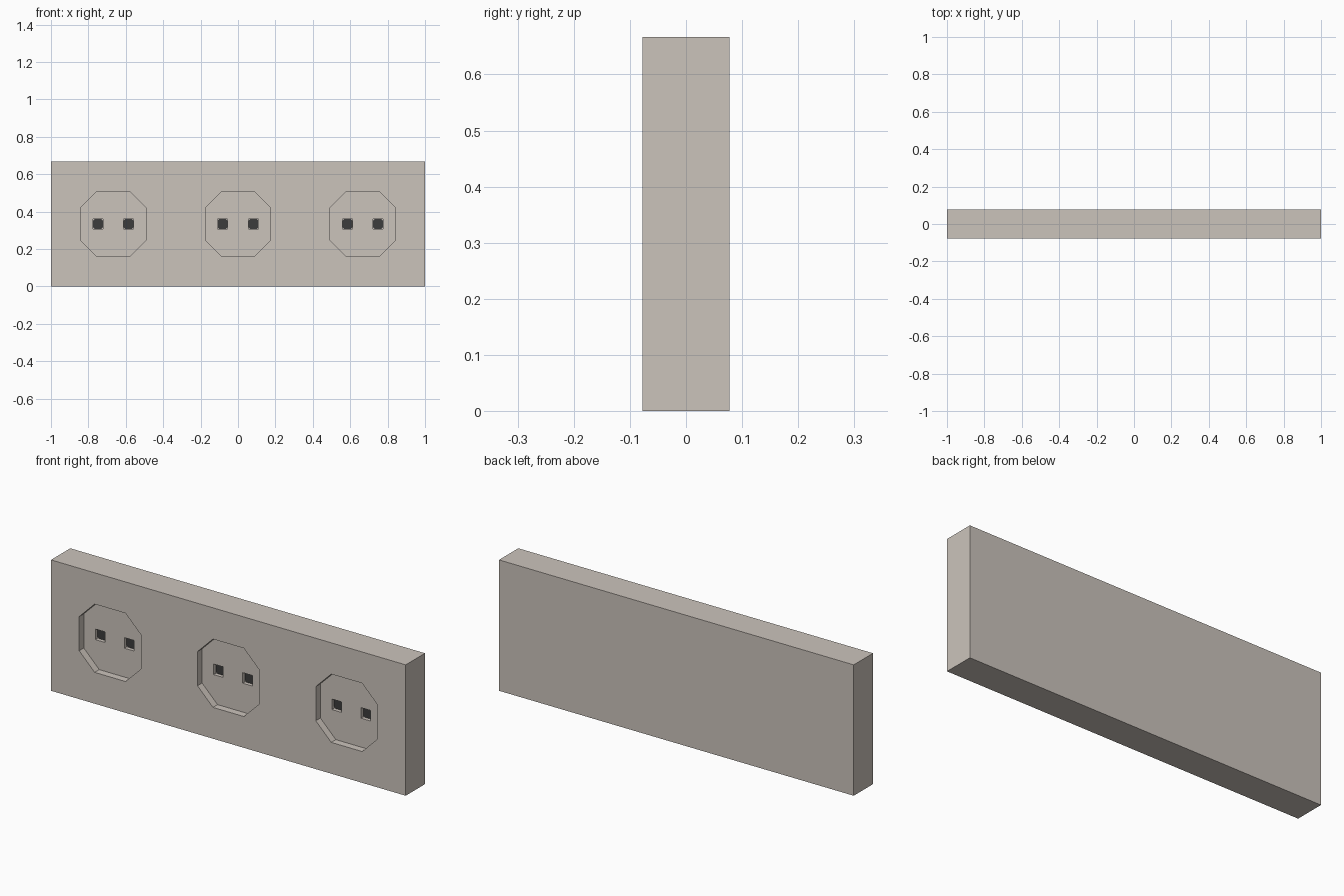
import bpy, bmesh

if "Cube" in bpy.data.objects:
    bpy.data.objects.remove(bpy.data.objects["Cube"])

W, D, H = 2.0, 0.155, 0.667
FRONT = -D / 2
ZC = H / 2
CENTRES = (-0.667, 0.0, 0.667)
PIN_X = 0.082
POCKET_DEPTH, HOLE_DEPTH = 0.037, 0.02


def material(name, rgb):
    m = bpy.data.materials.new(name)
    m.diffuse_color = (*rgb, 1)
    m.use_nodes = True
    m.node_tree.nodes["Principled BSDF"].inputs["Base Color"].default_value = m.diffuse_color
    return m


body_mat = material("warm_grey_plastic", (0.60, 0.55, 0.50))
dark_mat = material("dark_contact", (0.045, 0.045, 0.045))


def prisms(name, profile, centres, y0, y1, mat):
    """Extrude an x/z profile from y0 to y1 at each x centre."""
    bm = bmesh.new()
    for cx in centres:
        face = bm.faces.new([bm.verts.new((cx + x, y0, ZC + z)) for x, z in profile])
        ext = bmesh.ops.extrude_face_region(bm, geom=[face])
        verts = [g for g in ext["geom"] if isinstance(g, bmesh.types.BMVert)]
        bmesh.ops.translate(bm, verts=verts, vec=(0, y1 - y0, 0))
    bmesh.ops.recalc_face_normals(bm, faces=bm.faces)
    me = bpy.data.meshes.new(name)
    bm.to_mesh(me)
    bm.free()
    me.materials.append(mat)
    ob = bpy.data.objects.new(name, me)
    bpy.context.collection.objects.link(ob)
    return ob


def rect(hx, hz):
    return [(-hx, -hz), (hx, -hz), (hx, hz), (-hx, hz)]


def octagon(r, s):
    return [(s, -r), (r, -s), (r, s), (s, r), (-s, r), (-r, s), (-r, -s), (-s, -r)]


def cut(target, cutter):
    cutter.hide_render = True
    mod = target.modifiers.new("cut", "BOOLEAN")
    mod.operation = "DIFFERENCE"
    mod.solver = "EXACT"
    mod.object = cutter
    bpy.context.view_layer.objects.active = target
    bpy.ops.object.modifier_apply(modifier=mod.name)
    bpy.data.objects.remove(cutter)


# Socket block
pins = [c + s * PIN_X for c in CENTRES for s in (-1, 1)]
pocket_y = FRONT + POCKET_DEPTH
floor_y = pocket_y + HOLE_DEPTH
body = prisms("socket_block", rect(W / 2, H / 2), (0,), FRONT, -FRONT, body_mat)

# Octagonal recesses, then the square pin holes
cut(body, prisms("recess_cutter", octagon(0.174, 0.087), CENTRES, FRONT - 0.05, pocket_y, body_mat))
cut(body, prisms("hole_cutter", rect(0.027, 0.027), pins, pocket_y - 0.01, floor_y, body_mat))

# Dark contacts at the bottom of the pin holes
prisms("pin_contacts", octagon(0.026, 0.018), pins, floor_y - 0.003, floor_y + 0.002, dark_mat)
